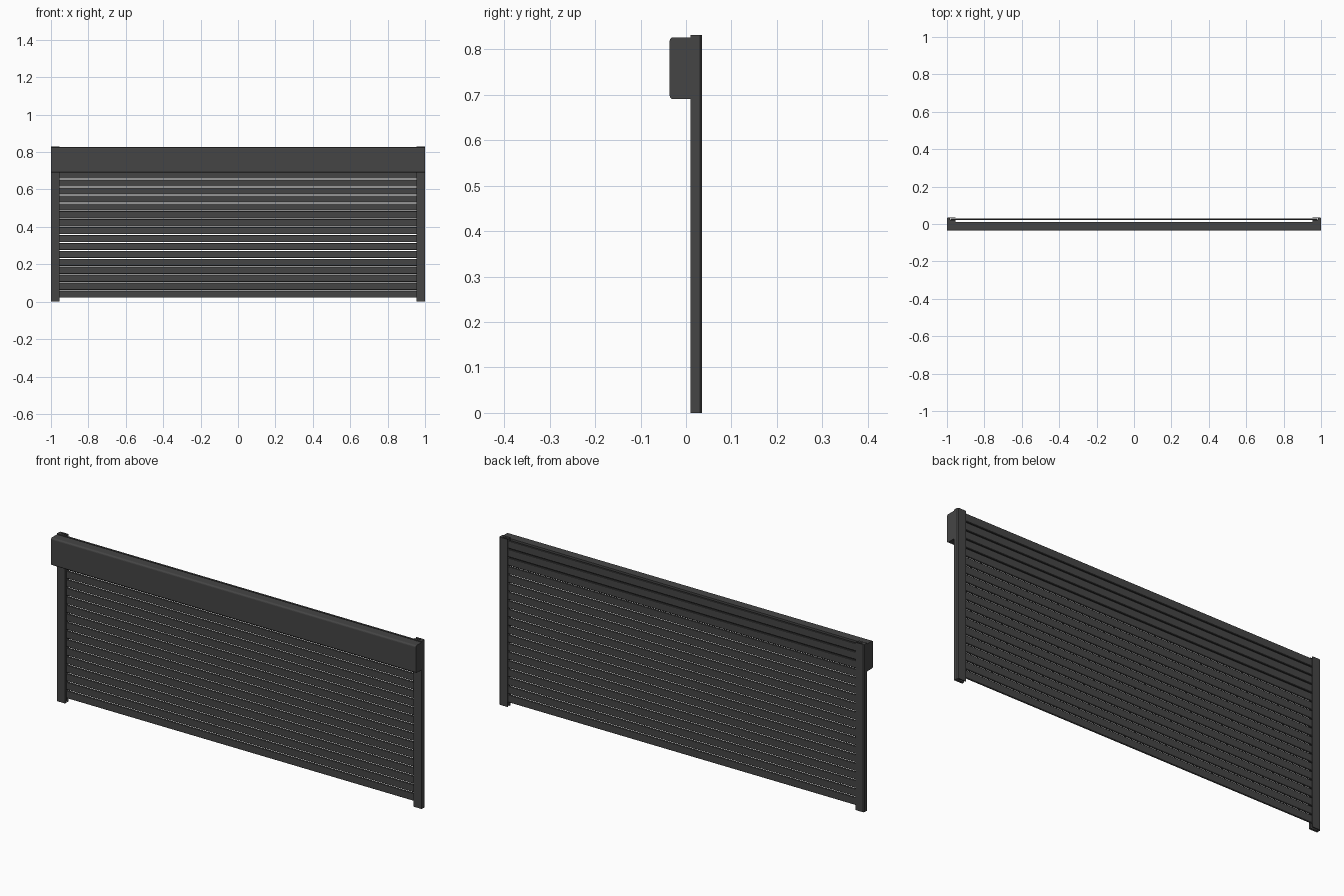
import bpy, bmesh, math

if "Cube" in bpy.data.objects:
    bpy.data.objects.remove(bpy.data.objects["Cube"])

mat = bpy.data.materials.new("dark_grey")
mat.diffuse_color = (0.06, 0.06, 0.06, 1)
mat.use_nodes = True
mat.node_tree.nodes["Principled BSDF"].inputs["Base Color"].default_value = mat.diffuse_color


def prism(name, pts, axis, a, b, bevel=0.0):
    """Extrude a 2D profile along x (profile y,z) or z (profile x,y)."""
    bm = bmesh.new()
    co = [(a, p, q) if axis == 'x' else (p, q, a) for p, q in pts]
    face = bm.faces.new([bm.verts.new(c) for c in co])
    ext = bmesh.ops.extrude_face_region(bm, geom=[face])
    vs = [v for v in ext["geom"] if isinstance(v, bmesh.types.BMVert)]
    d = b - a
    bmesh.ops.translate(bm, verts=vs, vec=(d, 0, 0) if axis == 'x' else (0, 0, d))
    bmesh.ops.recalc_face_normals(bm, faces=bm.faces)
    if bevel:
        bmesh.ops.bevel(bm, geom=bm.edges[:], offset=bevel, segments=1, affect='EDGES')
    me = bpy.data.meshes.new(name)
    bm.to_mesh(me)
    bm.free()
    me.materials.append(mat)
    ob = bpy.data.objects.new(name, me)
    bpy.context.collection.objects.link(ob)
    return ob


# Shutter box: rounded front corners
y0, y1, z0, z1, r = -0.036, 0.012, 0.69, 0.826, 0.008
profile = [(y1, z0), (y1, z1)]
for cz, start in ((z1 - r, 90), (z0 + r, 180)):
    for i in range(5):
        t = math.radians(start + i * 22.5)
        profile.append((y0 + r + r * math.cos(t), cz + r * math.sin(t)))
prism("shutter_box", profile, 'x', -1.0, 1.0)

# Side guide rails: channels open towards the slats, chamfered at the back
rail = [(0.955, 0.010), (1.0, 0.010), (1.0, 0.031), (0.996, 0.035), (0.955, 0.035),
        (0.955, 0.031), (0.985, 0.031), (0.985, 0.021), (0.955, 0.021)]
for side, s in (("left", -1), ("right", 1)):
    prism(side + "_guide_rail", [(s * x, y) for x, y in rail], 'z', 0.0, 0.831)

# Curtain of narrow slats with thin gaps
PITCH, GAP, BASE = 0.0424, 0.004, 0.0215
yf, yb, c = 0.022, 0.030, 0.002
for i in range(19):
    lo = BASE + i * PITCH
    hi = lo + PITCH - GAP
    slat = [(yf + c, lo), (yb - c, lo), (yb, lo + c), (yb, hi - c),
            (yb - c, hi), (yf + c, hi), (yf, hi - c), (yf, lo + c)]
    prism("slat_%02d" % (i + 1), slat, 'x', -0.98, 0.98)
